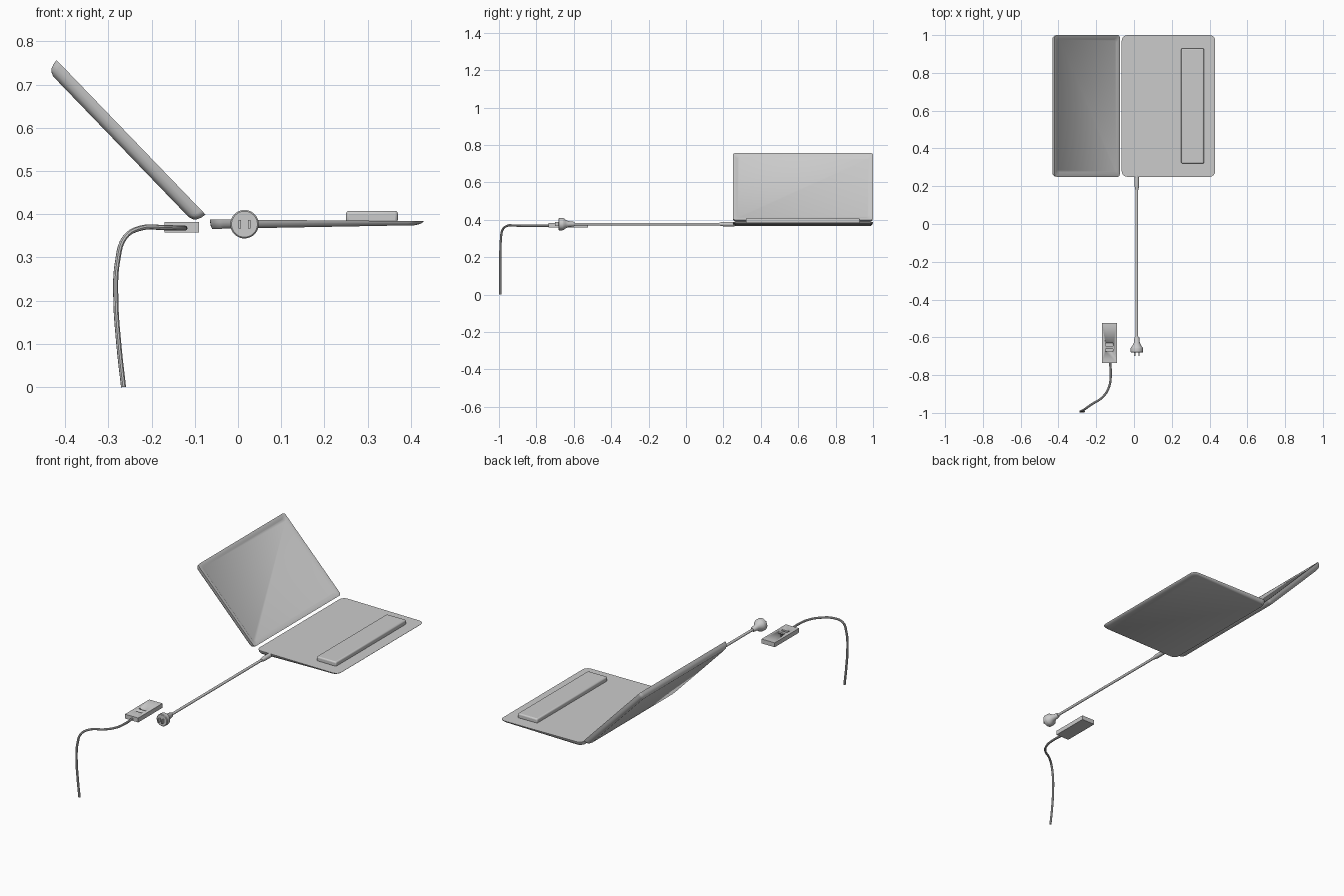
import bpy, bmesh, math
from mathutils import Vector

if "Cube" in bpy.data.objects:
    bpy.data.objects.remove(bpy.data.objects["Cube"])

grey = bpy.data.materials.new("plain grey")
grey.diffuse_color = (0.6, 0.6, 0.6, 1)
grey.use_nodes = True
grey.node_tree.nodes["Principled BSDF"].inputs["Base Color"].default_value = grey.diffuse_color


def finish(ob, angle=35):
    ob.data.materials.clear()
    ob.data.materials.append(grey)
    bpy.ops.object.select_all(action='DESELECT')
    bpy.context.view_layer.objects.active = ob
    ob.select_set(True)
    bpy.ops.object.shade_smooth_by_angle(angle=math.radians(angle))
    return ob


def rounded_rect(u0, u1, v0, v1, r, seg=6):
    pts = []
    corners = ((u1 - r, v1 - r), (u0 + r, v1 - r), (u0 + r, v0 + r), (u1 - r, v0 + r))
    for i, (cu, cv) in enumerate(corners):
        for k in range(seg + 1):
            a = math.pi / 2 * (i + k / seg)
            pts.append((cu + r * math.cos(a), cv + r * math.sin(a)))
    return pts


def loft(name, rings, angle=35):
    """Skin a stack of equal point loops and cap both ends."""
    bm = bmesh.new()
    loops = [[bm.verts.new(p) for p in ring] for ring in rings]
    n = len(loops[0])
    for a, b in zip(loops, loops[1:]):
        for i in range(n):
            j = (i + 1) % n
            bm.faces.new((a[i], a[j], b[j], b[i]))
    bm.faces.new(loops[0])
    bm.faces.new(loops[-1])
    bmesh.ops.recalc_face_normals(bm, faces=bm.faces)
    me = bpy.data.meshes.new(name)
    bm.to_mesh(me)
    bm.free()
    ob = bpy.data.objects.new(name, me)
    bpy.context.collection.objects.link(ob)
    return finish(ob, angle)


def box(name, x, y, z, bevel=0.0):
    bpy.ops.mesh.primitive_cube_add(size=1, location=(sum(x) / 2, sum(y) / 2, sum(z) / 2))
    ob = bpy.context.object
    ob.name = name
    ob.scale = (x[1] - x[0], y[1] - y[0], z[1] - z[0])
    bpy.ops.object.transform_apply(location=False, rotation=False, scale=True)
    if bevel:
        m = ob.modifiers.new("soft edges", 'BEVEL')
        m.width, m.segments = bevel, 3
    return finish(ob)


def lathe_y(name, x, z, profile, seg=24):
    """Round part along y from (y, radius) pairs."""
    return loft(name, [[(x + r * math.cos(2 * math.pi * i / seg), y,
                         z + r * math.sin(2 * math.pi * i / seg)) for i in range(seg)]
                       for y, r in profile])


def cable(name, points, radius):
    cu = bpy.data.curves.new(name, 'CURVE')
    cu.dimensions = '3D'
    cu.bevel_depth, cu.bevel_resolution, cu.resolution_u = radius, 2, 5
    cu.use_fill_caps = True
    sp = cu.splines.new('BEZIER')
    sp.bezier_points.add(len(points) - 1)
    for bp, p in zip(sp.bezier_points, points):
        bp.co = p
        bp.handle_left_type = bp.handle_right_type = 'AUTO'
    ob = bpy.data.objects.new(name, cu)
    bpy.context.collection.objects.link(ob)
    bpy.ops.object.select_all(action='DESELECT')
    bpy.context.view_layer.objects.active = ob
    ob.select_set(True)
    bpy.ops.object.convert(target='MESH')
    return finish(bpy.context.object)


# Screen lid: recessed front, rounded back, leaning away from the base
origin = Vector((-0.42, 0, 0.757))
along = Vector((0.694, 0, -0.72))
back = Vector((-0.72, 0, -0.694))
lid_layers = ((0.025, 0.005), (0.017, 0.0), (0, 0), (0.002, 0.012), (0.006, 0.022),
              (0.012, 0.028), (0.022, 0.032))          # (inset, depth)
lid = [[origin + along * u + back * d + Vector((0, y, 0))
        for u, y in rounded_rect(i, 0.497 - i, 0.25 + i, 1 - i, 0.015)]
       for i, d in lid_layers]
loft("screen_lid", lid)


# Base: thin wedge, thicker on the hinge side, with undercut edges
def wedge(x, t):
    f = (x + 0.065) / 0.495
    top, bottom = 0.388 - 0.004 * f, 0.366 + 0.009 * f
    return top + (bottom - top) * t


base_layers = ((0, 0), (0.002, 0.3), (0.008, 0.7), (0.02, 1.0))
base = [[(x, y, wedge(x, t)) for x, y in
         rounded_rect(-0.065 + i * 0.25, 0.43 - i, 0.25 + i * 0.6, 1 - i * 0.6, 0.03)]
        for i, t in base_layers]
loft("base", base)

# Raised palm pad on the base
box("raised_pad", (0.25, 0.37), (0.32, 0.93), (0.38, 0.408), 0.007)

# Straight power lead with connector sleeve and round plug
lathe_y("power_lead", 0.015, 0.377, ((0.2, 0.007), (-0.62, 0.007)), 12)
lathe_y("connector_sleeve", 0.015, 0.377,
        ((0.26, 0.012), (0.2, 0.012), (0.18, 0.008)), 16)
lathe_y("plug", 0.015, 0.377,
        ((-0.595, 0.009), (-0.602, 0.013), (-0.63, 0.016), (-0.645, 0.024),
         (-0.655, 0.032), (-0.66, 0.033), (-0.678, 0.033), (-0.681, 0.030)), 32)
for side in (-1, 1):
    cx = 0.015 + side * 0.011
    box("plug_prong", (cx - 0.003, cx + 0.003), (-0.70, -0.675), (0.367, 0.387))

# Socket block with two slots cut in its top
block = box("socket_block", (-0.17, -0.09), (-0.735, -0.525), (0.358, 0.382))
for cy in (-0.638, -0.668):
    cutter = box("slot_cutter", (-0.15, -0.11), (cy - 0.007, cy + 0.007), (0.37, 0.39))
    cutter.hide_render = True
    cutter.hide_set(True)
    m = block.modifiers.new("slot", 'BOOLEAN')
    m.operation, m.object, m.solver = 'DIFFERENCE', cutter, 'EXACT'

# Hanging cable from the socket block
cable("hanging_cable", [(-0.127, -0.73, 0.368), (-0.123, -0.80, 0.368),
                        (-0.135, -0.87, 0.368), (-0.17, -0.92, 0.369),
                        (-0.225, -0.955, 0.368), (-0.262, -0.981, 0.346),
                        (-0.279, -0.99, 0.29), (-0.283, -0.993, 0.21),
                        (-0.276, -0.993, 0.10), (-0.265, -0.993, 0.0)], 0.006)
